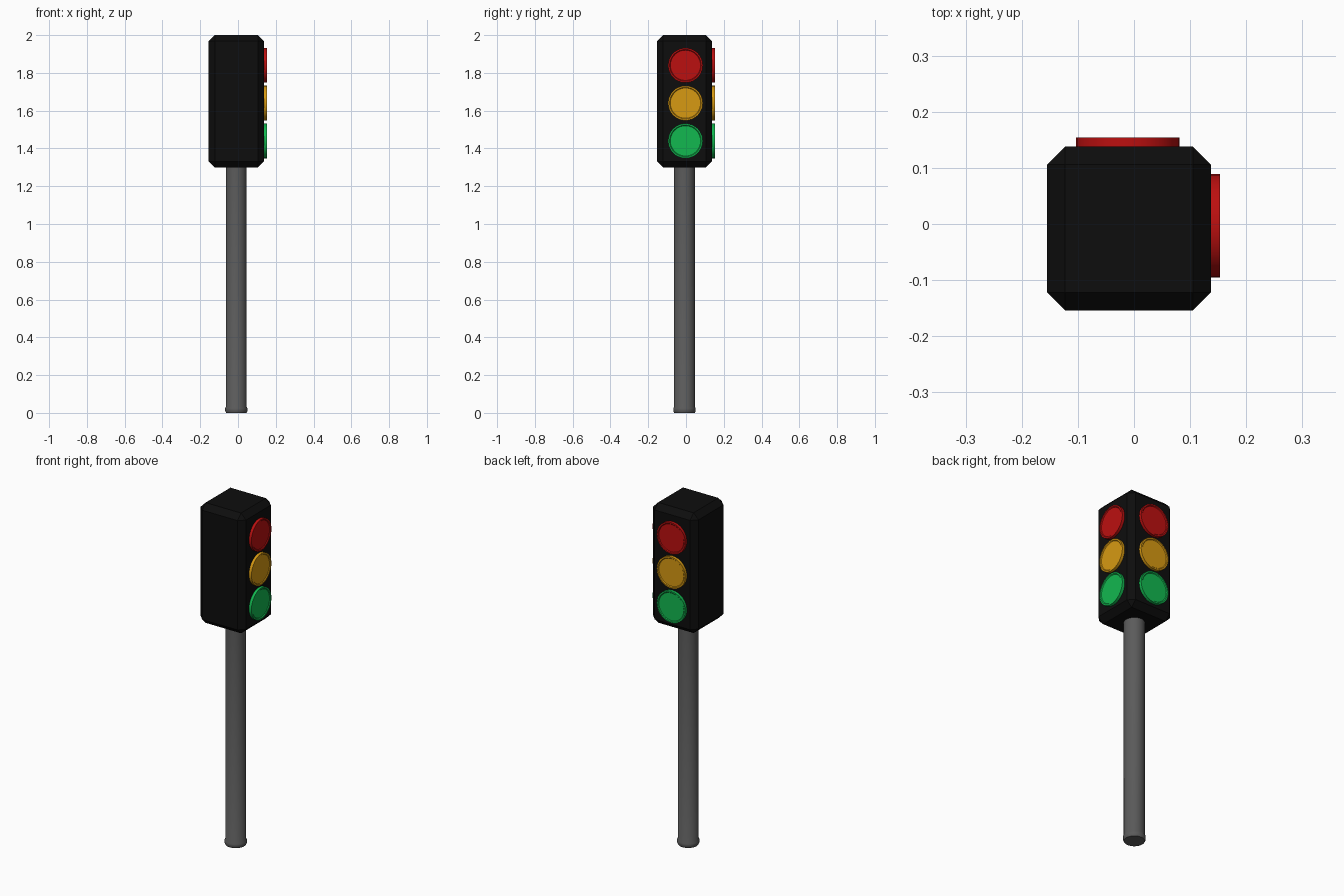
import bpy, bmesh, math
from mathutils import Matrix, Vector

if "Cube" in bpy.data.objects:
    bpy.data.objects.remove(bpy.data.objects["Cube"])

CX, CY = -0.009, -0.008          # axis of the pole and housing


def material(name, rgb):
    m = bpy.data.materials.new(name)
    m.diffuse_color = (*rgb, 1)
    m.use_nodes = True
    m.node_tree.nodes["Principled BSDF"].inputs["Base Color"].default_value = m.diffuse_color
    return m


black = material("black", (0.004, 0.004, 0.004))
grey = material("grey", (0.105, 0.105, 0.105))
LIGHTS = [("red", 1.84, material("red", (0.50, 0.005, 0.005))),
          ("amber", 1.64, material("amber", (0.68, 0.32, 0.006))),
          ("green", 1.44, material("green", (0.006, 0.48, 0.08)))]


def finish(bm, name, mat, smooth=False):
    bmesh.ops.recalc_face_normals(bm, faces=bm.faces)
    me = bpy.data.meshes.new(name)
    bm.to_mesh(me)
    bm.free()
    me.materials.append(mat)
    ob = bpy.data.objects.new(name, me)
    bpy.context.collection.objects.link(ob)
    if smooth:
        bpy.context.view_layer.objects.active = ob
        ob.select_set(True)
        bpy.ops.object.shade_smooth_by_angle(angle=math.radians(30))
        ob.select_set(False)
    return ob


def lathe(name, profile, mat, place, steps=32):
    """Spin (radius, height) points about local z, then place the result."""
    bm = bmesh.new()
    vs = [bm.verts.new((r, 0, z)) for r, z in profile]
    es = [bm.edges.new(p) for p in zip(vs, vs[1:])]
    bmesh.ops.spin(bm, geom=vs + es, cent=(0, 0, 0), axis=(0, 0, 1),
                   angle=math.tau, steps=steps)
    bmesh.ops.remove_doubles(bm, verts=bm.verts, dist=1e-5)
    bm.transform(place)
    return finish(bm, name, mat, smooth=True)


# chamfered housing
bm = bmesh.new()
bmesh.ops.create_cube(bm, size=1)
bm.transform(Matrix.Translation((CX, CY, 1.65)) @ Matrix.Diagonal((0.292, 0.292, 0.70, 1)))
bmesh.ops.bevel(bm, geom=bm.edges[:], offset=0.032, segments=1, affect='EDGES')
finish(bm, "housing", black)

# pole with a slightly wider foot
lathe("pole", [(0, 0), (0.054, 0), (0.059, 0.01), (0.059, 0.025), (0.055, 0.032),
               (0.055, 1.31), (0, 1.31)], grey, Matrix.Translation((CX, CY, 0)))

# lamps on the right (+x) and back (+y) faces, each with a thin raised rim
lamp = [(0, -0.01), (0.092, -0.01), (0.092, 0.016), (0.084, 0.016), (0.080, 0.012), (0, 0.012)]
for side, base, normal in (("right", (0.137, -0.003), (1, 0, 0)),
                           ("back", (-0.011, 0.138), (0, 1, 0))):
    turn = Vector(normal).to_track_quat('Z', 'Y').to_matrix().to_4x4()
    for colour, z, mat in LIGHTS:
        lathe(f"{colour}_lamp_{side}", lamp, mat,
              Matrix.Translation((*base, z)) @ turn)
